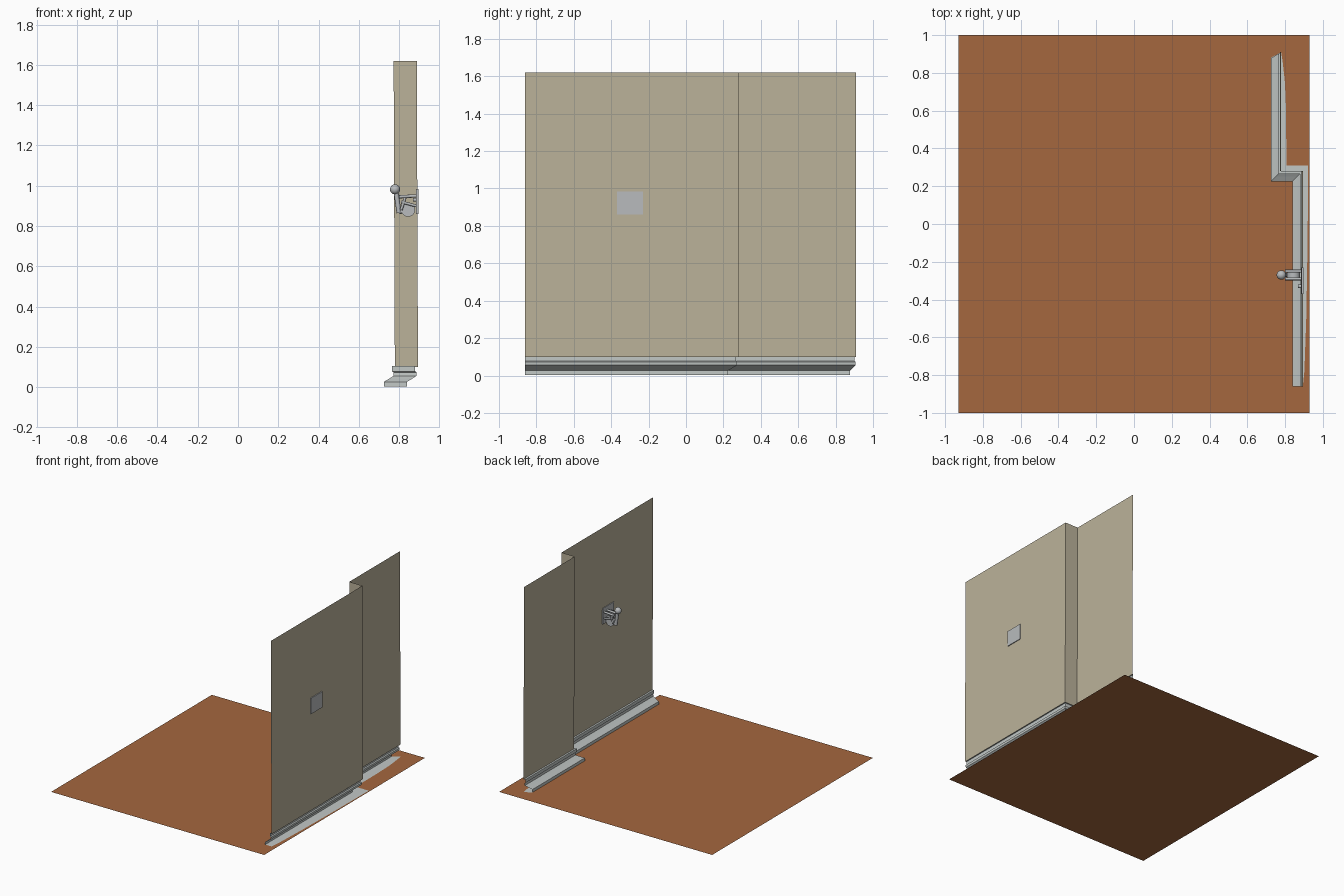
import bpy, bmesh, math
from mathutils import Vector

if "Cube" in bpy.data.objects:
    bpy.data.objects.remove(bpy.data.objects["Cube"])


def material(name, rgb):
    lin = [((c / 255 + 0.055) / 1.055) ** 2.4 for c in rgb]
    m = bpy.data.materials.new(name)
    m.diffuse_color = (*lin, 1)
    m.use_nodes = True
    m.node_tree.nodes["Principled BSDF"].inputs["Base Color"].default_value = m.diffuse_color
    return m


FLOOR = material("floor brown", (165, 103, 62))
WALL = material("wall beige", (187, 178, 154))
TRIM = material("trim pale grey", (194, 200, 198))
METAL = material("metal grey", (184, 187, 189))


def mesh_object(name, verts, faces, mat):
    me = bpy.data.meshes.new(name)
    me.from_pydata(verts, [], faces)
    me.materials.append(mat)
    ob = bpy.data.objects.new(name, me)
    bpy.context.collection.objects.link(ob)
    return ob


def strips(name, rows, mat):
    """Quads between neighbouring rows of points."""
    n = len(rows[0])
    faces = [(r * n + i, r * n + i + 1, (r + 1) * n + i + 1, (r + 1) * n + i)
             for r in range(len(rows) - 1) for i in range(n - 1)]
    return mesh_object(name, [p for row in rows for p in row], faces, mat)


XA, XB, Y0, YS, Y1 = 0.894, 0.779, -0.86, 0.28, 0.91


def path(d, z, lean=0.0):
    """Stepped wall line, moved d into the room with mitred corners."""
    a, b = XA - d - lean, XB - d - lean
    return [(a, Y0, z), (a, YS - d, z), (b, YS - d, z), (b, Y1 - 0.6 * d, z)]


# Floor sheet
mesh_object("floor", [(-0.928, -1, 0), (0.928, -1, 0), (0.928, 1, 0), (-0.928, 1, 0)],
            [(0, 1, 2, 3)], FLOOR)

# Stepped wall, leaning very slightly
strips("wall", [path(0, 0.1), path(0, 1.62, 0.006)], WALL)

# Moulded skirting swept along the wall
profile = [(0, .104), (.014, .104), (.014, .078), (.006, .073), (.008, .055),
           (.028, .042), (.055, .026), (.055, .003)]
strips("skirting_board", [path(d, z) for d, z in profile], TRIM)

# Flat skirting base that tapers out behind the wall
out, zb = 0.055, 0.004
base = [((XA - out, y, zb), (XA + t, y, zb))
        for y, t in [(Y0, 0), (-.78, .008), (-.5, .018), (-.1, .025)]]
base += [((XA - out, YS - out, zb), (XA + .028, YS + .03, zb)),
         ((XB - out, YS - out, zb), (XB + .028, YS + .03, zb))]
base += [((XB - out, y - .03, zb), (XB + t, y, zb))
         for y, t in [(.6, .026), (.75, .02), (.86, .008), (Y1, 0)]]
strips("skirting_base", base, TRIM)


def box(name, lo, hi, mat):
    v = [(x, y, z) for x in (lo[0], hi[0]) for y in (lo[1], hi[1]) for z in (lo[2], hi[2])]
    f = [(0, 1, 3, 2), (4, 6, 7, 5), (0, 4, 5, 1), (2, 3, 7, 6), (0, 2, 6, 4), (1, 5, 7, 3)]
    return mesh_object(name, v, f, mat)


def rod(name, p, q, r, mat, sides=12):
    p, q = Vector(p), Vector(q)
    d = q - p
    bpy.ops.mesh.primitive_cylinder_add(vertices=sides, radius=r, depth=d.length,
                                        location=(p + q) / 2,
                                        rotation=d.to_track_quat('Z', 'Y').to_euler())
    ob = bpy.context.object
    ob.name = name
    ob.data.materials.append(mat)
    bpy.ops.object.shade_smooth_by_angle(angle=math.radians(40))
    return ob


# Wall plate of the lever
box("lever_plate", (0.885, -0.37, 0.86), (0.897, -0.23, 0.985), METAL)

# Two bracket arms and the pivot disc
YC = -0.27
for i, y in enumerate((YC - 0.02, YC + 0.02)):
    rod(f"upper_arm_{i}", (0.89, y, 0.95), (0.80, y, 0.945), 0.008, METAL)
    rod(f"lower_arm_{i}", (0.885, y, 0.90), (0.81, y, 0.92), 0.007, METAL)
    rod(f"brace_{i}", (0.83, y, 0.94), (0.81, y, 0.88), 0.007, METAL)
rod("pivot_disc", (0.845, YC - 0.012, 0.88), (0.845, YC + 0.012, 0.88), 0.034, METAL, 20)
rod("small_knob", (0.868, -0.33, 0.93), (0.89, -0.33, 0.93), 0.009, METAL)

# Lever with ball grip
rod("lever", (0.785, YC, 0.97), (0.80, YC, 0.865), 0.012, METAL)
rod("lever_foot", (0.80, YC, 0.868), (0.84, YC, 0.88), 0.01, METAL)
bpy.ops.mesh.primitive_uv_sphere_add(segments=20, ring_count=12, radius=0.025,
                                     location=(0.78, YC, 0.982))
ball = bpy.context.object
ball.name = "lever_ball"
ball.data.materials.append(METAL)
bpy.ops.object.shade_smooth_by_angle(angle=math.radians(40))
